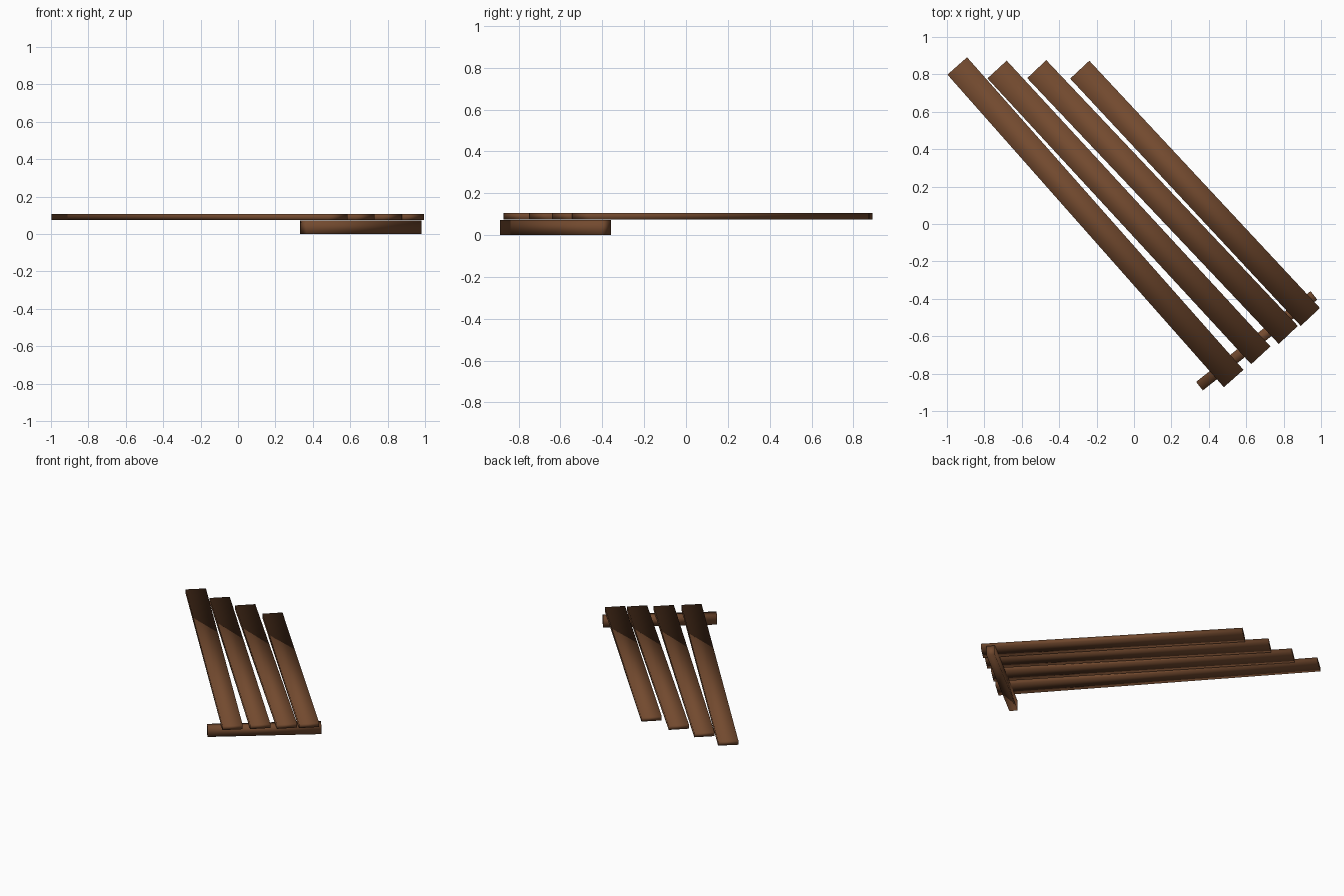
import bpy
import math
from mathutils import Vector

cube = bpy.data.objects.get("Cube")
if cube:
    bpy.data.objects.remove(cube, do_unlink=True)

wood = bpy.data.materials.new("brown wood")
wood.use_nodes = True
colour = (0.17, 0.068, 0.028, 1)
wood.diffuse_color = colour
wood.node_tree.nodes["Principled BSDF"].inputs["Base Color"].default_value = colour


def beam(name, start, end, width, bottom, top):
    """Smooth-shaded box laid flat between two points."""
    a, b = Vector(start), Vector(end)
    along = b - a
    mid = (a + b) / 2
    bpy.ops.mesh.primitive_cube_add(size=1, location=(mid.x, mid.y, (bottom + top) / 2))
    obj = bpy.context.object
    obj.name = name
    obj.scale = (along.length, width, top - bottom)
    bpy.ops.object.transform_apply(location=False, rotation=False, scale=True)
    obj.rotation_euler.z = math.atan2(along.y, along.x)
    obj.data.materials.append(wood)
    bpy.ops.object.shade_smooth()
    return obj


# Four slats, fanning slightly apart
slats = [
    ((-0.945, 0.845), (0.533, -0.826)),
    ((-0.732, 0.826), (0.678, -0.702)),
    ((-0.520, 0.828), (0.825, -0.593)),
    ((-0.290, 0.825), (0.943, -0.497)),
]
for i, (start, end) in enumerate(slats, 1):
    beam(f"slat_{i}", start, end, 0.14, 0.075, 0.106)

# Batten under the near ends
beam("cross_batten", (0.35, -0.867), (0.962, -0.382), 0.058, 0, 0.072)
